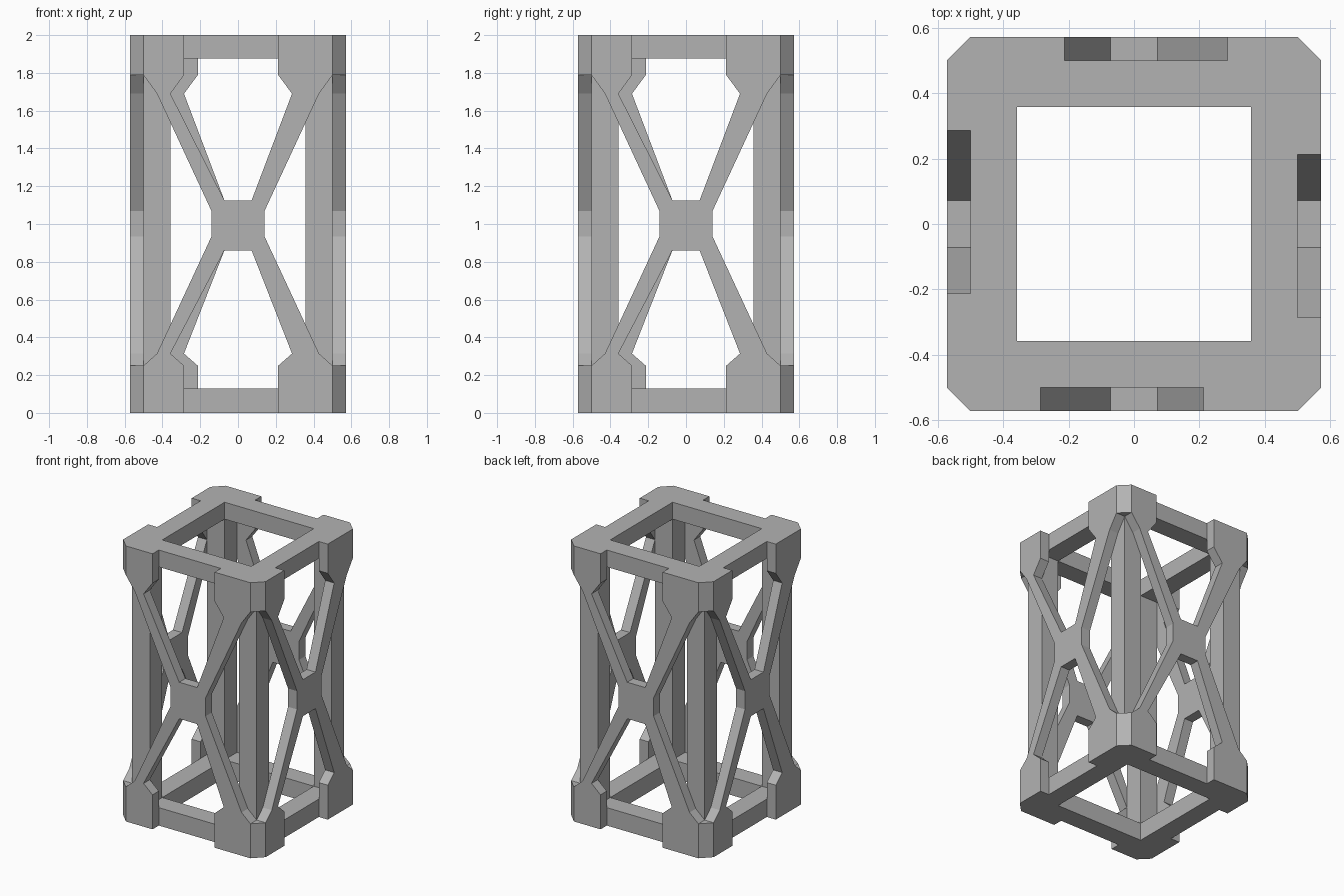
import bpy, bmesh
from math import pi
from mathutils import Matrix, Vector

if "Cube" in bpy.data.objects:
    bpy.data.objects.remove(bpy.data.objects["Cube"])

OUT, FACE, INNER, HEIGHT = 0.572, 0.5, 0.358, 2.0
FRAME_LOW, FRAME_HIGH = 0.13, 1.877
CORNER_LOW, CORNER_HIGH = 0.25, 1.788

# Dark grey material shared by every part
grey = bpy.data.materials.new("dark_grey")
grey.diffuse_color = (0.45, 0.45, 0.45, 1)
grey.use_nodes = True
grey.node_tree.nodes["Principled BSDF"].inputs["Base Color"].default_value = grey.diffuse_color


def finish(name, bm):
    bmesh.ops.recalc_face_normals(bm, faces=bm.faces)
    mesh = bpy.data.meshes.new(name)
    bm.to_mesh(mesh)
    bm.free()
    mesh.materials.append(grey)
    obj = bpy.data.objects.new(name, mesh)
    bpy.context.collection.objects.link(obj)
    return obj


def prism(name, points, offset):
    """Extrude a flat outline of 3D points along offset."""
    bm = bmesh.new()
    face = bm.faces.new([bm.verts.new(p) for p in points])
    new = bmesh.ops.extrude_face_region(bm, geom=[face], use_keep_orig=True)["geom"]
    bmesh.ops.translate(bm, vec=offset, verts=[v for v in new if isinstance(v, bmesh.types.BMVert)])
    return finish(name, bm)


def ring(name, z0, z1):
    """Square frame with a square opening."""
    bm = bmesh.new()
    loops = []
    for r, z in ((FACE, z0), (FACE, z1), (INNER, z1), (INNER, z0)):
        loops.append([bm.verts.new((sx * r, sy * r, z))
                      for sx, sy in ((-1, -1), (1, -1), (1, 1), (-1, 1))])
    for k in range(4):
        a, b = loops[k], loops[(k + 1) % 4]
        for i in range(4):
            j = (i + 1) % 4
            bm.faces.new((a[i], a[j], b[j], b[i]))
    return finish(name, bm)


# Top and bottom frames
ring("bottom_frame", 0, FRAME_LOW)
ring("top_frame", FRAME_HIGH, HEIGHT)

# Cross-brace outline (x, z); the left inner edge is wider than the right
brace = [
    (0.5, 0), (0.5, 0.25), (0.429, 0.314), (0.14, 0.935), (0.14, 1.068),
    (0.429, 1.69), (0.5, 1.788), (0.5, 2), (0.213, 2), (0.213, 1.788),
    (0.286, 1.69), (0.072, 1.125), (-0.072, 1.125), (-0.358, 1.69),
    (-0.286, 1.788), (-0.286, 2), (-0.5, 2), (-0.5, 1.788), (-0.429, 1.69),
    (-0.14, 1.068), (-0.14, 0.935), (-0.429, 0.314), (-0.5, 0.25), (-0.5, 0),
    (-0.286, 0), (-0.286, 0.25), (-0.358, 0.314), (-0.072, 0.86),
    (0.072, 0.86), (0.286, 0.314), (0.213, 0.25), (0.213, 0),
]
post = [(INNER, -FACE), (FACE, -FACE), (FACE, -INNER), (INNER, -INNER)]
corner = [(FACE, -FACE), (FACE, -OUT), (OUT, -FACE)]

# Each side: brace plate, post and chamfered corner blocks, by quarter turns
for i, side in enumerate(("front", "right", "back", "left")):
    parts = [
        prism(side + "_cross_brace", [(x, -OUT, z) for x, z in brace],
              Vector((0, OUT - FACE, 0))),
        prism(side + "_post", [(x, y, FRAME_LOW) for x, y in post],
              Vector((0, 0, FRAME_HIGH - FRAME_LOW))),
        prism(side + "_lower_corner", [(x, y, 0) for x, y in corner],
              Vector((0, 0, CORNER_LOW))),
        prism(side + "_upper_corner", [(x, y, CORNER_HIGH) for x, y in corner],
              Vector((0, 0, HEIGHT - CORNER_HIGH))),
    ]
    for part in parts:
        part.data.transform(Matrix.Rotation(i * pi / 2, 4, "Z"))
